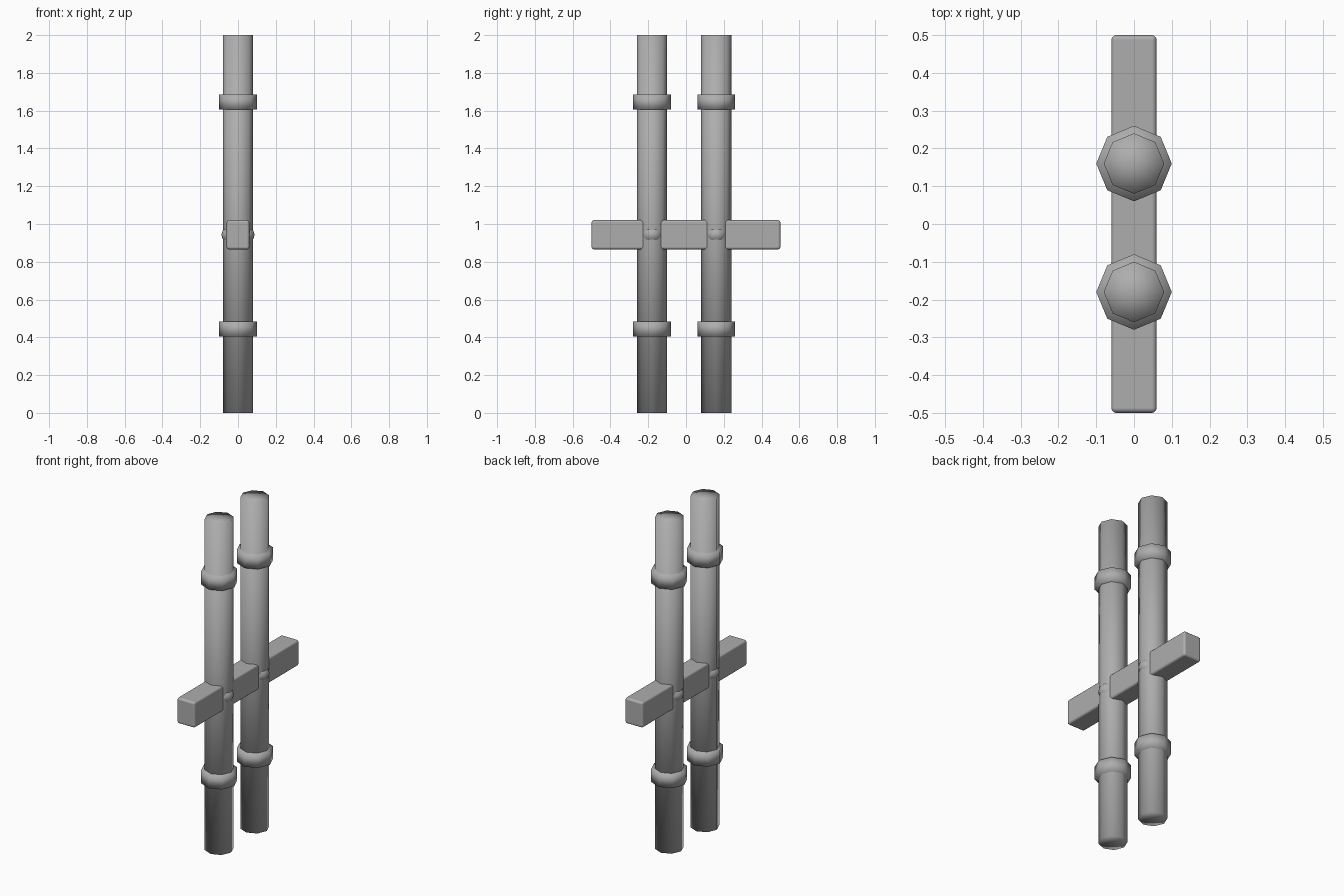
import bpy

if "Cube" in bpy.data.objects:
    bpy.data.objects.remove(bpy.data.objects["Cube"])

grey = bpy.data.materials.new("plain_grey")
grey.diffuse_color = (0.42, 0.42, 0.42, 1)
grey.use_nodes = True
grey.node_tree.nodes["Principled BSDF"].inputs["Base Color"].default_value = grey.diffuse_color


def finish(name):
    ob = bpy.context.object
    ob.name = name
    ob.data.materials.append(grey)
    bpy.ops.object.shade_smooth()
    return ob


# Eight-sided upright cylinder with softly shaded fan caps
def octagon(name, radius, y, z0, z1):
    bpy.ops.mesh.primitive_cylinder_add(
        vertices=8, radius=radius, depth=z1 - z0, end_fill_type='TRIFAN',
        location=(0, y, (z0 + z1) / 2))
    return finish(name)


BAR_Z = 0.943
for side, y in (("front", -0.18), ("back", 0.16)):
    # Tall pole with two collars
    octagon(side + "_pole", 0.08, y, 0, 2)
    octagon(side + "_lower_collar", 0.10, y, 0.405, 0.485)
    octagon(side + "_upper_collar", 0.10, y, 1.605, 1.685)
    # Rounded stud that peeks out on both sides of the pole
    bpy.ops.mesh.primitive_uv_sphere_add(segments=16, ring_count=8, radius=1,
                                         location=(0, y, BAR_Z))
    bpy.context.object.scale = (0.088, 0.066, 0.06)
    finish(side + "_stud")

# Crossbar with softened edges
bpy.ops.mesh.primitive_cube_add(size=1, location=(0, 0, BAR_Z))
bar = bpy.context.object
bar.scale = (0.12, 1.0, 0.155)
bpy.ops.object.transform_apply(location=False, rotation=False, scale=True)
finish("crossbar")
bevel = bar.modifiers.new("soft_edges", 'BEVEL')
bevel.width = 0.013
bevel.segments = 3
bevel.harden_normals = True
